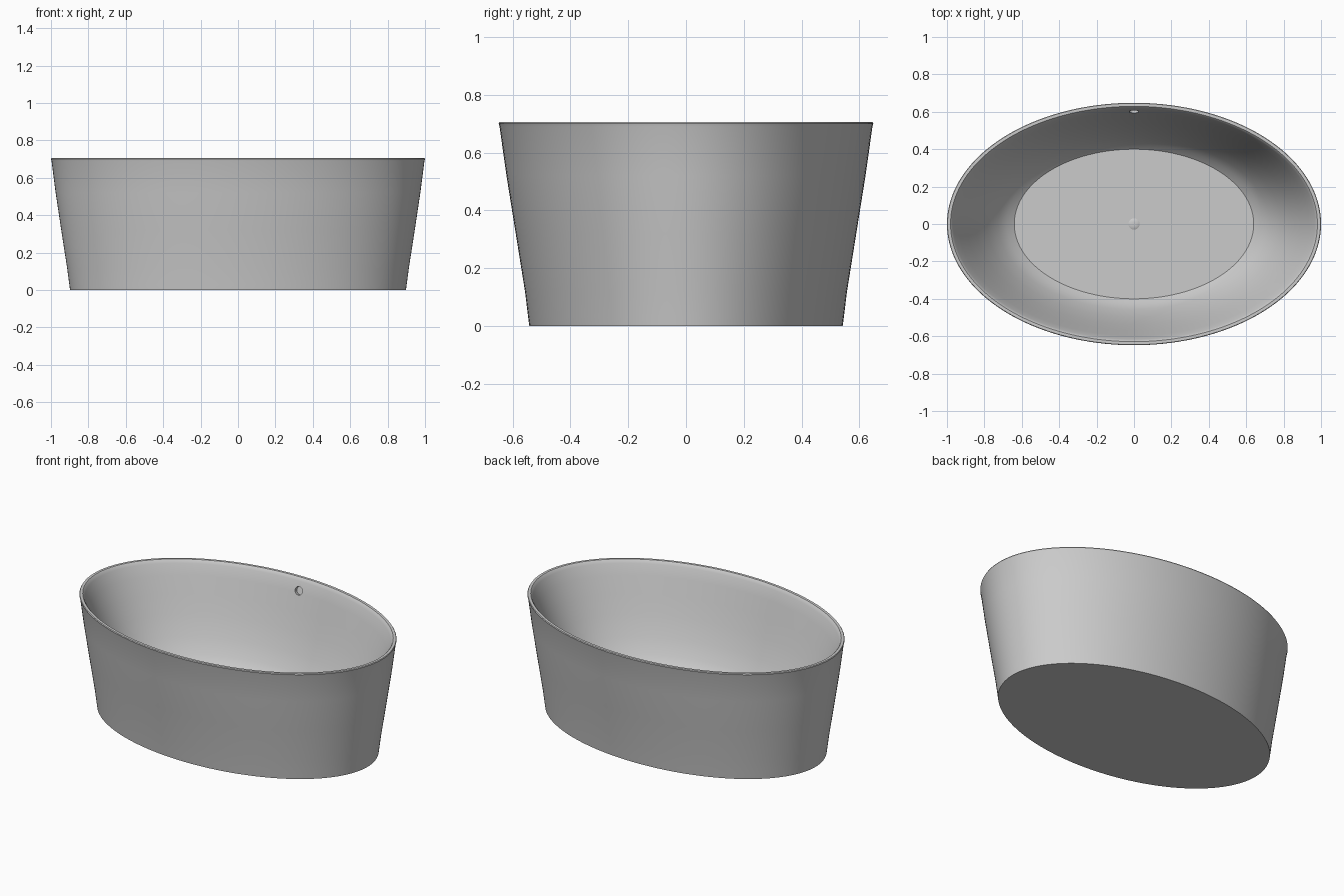
import bpy, bmesh, math
from mathutils import Vector

if "Cube" in bpy.data.objects:
    bpy.data.objects.remove(bpy.data.objects["Cube"])

SEG = 160

# Elliptical rings (half length, half width, z): outside from base up, over the lip, down inside
RINGS = [
    (0.898, 0.542, 0.0), (0.902, 0.546, 0.03), (0.914, 0.557, 0.12), (0.945, 0.589, 0.32),
    (0.975, 0.621, 0.52), (0.997, 0.645, 0.69), (1.0, 0.648, 0.70), (0.997, 0.645, 0.705),
    (0.981, 0.629, 0.705), (0.976, 0.624, 0.70), (0.968, 0.616, 0.685),
    (0.938, 0.597, 0.62), (0.895, 0.570, 0.52), (0.845, 0.538, 0.41),
    (0.785, 0.498, 0.29), (0.725, 0.457, 0.20), (0.680, 0.428, 0.153), (0.640, 0.400, 0.125),
]


def finish(obj, angle):
    bpy.ops.object.select_all(action='DESELECT')
    obj.select_set(True)
    bpy.context.view_layer.objects.active = obj
    bpy.ops.object.shade_smooth_by_angle(angle=math.radians(angle))


def loft(name, rings, seg):
    bm = bmesh.new()
    loops = [[bm.verts.new((a * math.cos(2 * math.pi * i / seg),
                            b * math.sin(2 * math.pi * i / seg), z))
              for i in range(seg)] for a, b, z in rings]
    for lo, hi in zip(loops, loops[1:]):
        for i in range(seg):
            j = (i + 1) % seg
            bm.faces.new((lo[i], lo[j], hi[j], hi[i]))
    bm.faces.new(loops[0][::-1])
    bm.faces.new(loops[-1])
    mesh = bpy.data.meshes.new(name)
    bm.to_mesh(mesh)
    bm.free()
    obj = bpy.data.objects.new(name, mesh)
    bpy.context.collection.objects.link(obj)
    return obj


# Tub shell
tub = loft("bathtub_shell", RINGS, SEG)

# Overflow hole: shallow round recess in the back inner wall
normal = Vector((0, -0.95, 0.28)).normalized()
bpy.ops.mesh.primitive_cylinder_add(vertices=32, radius=0.025, depth=0.04,
                                    location=Vector((0, 0.600, 0.632)))
cutter = bpy.context.object
cutter.name = "overflow_cutter"
cutter.rotation_euler = normal.to_track_quat('Z', 'Y').to_euler()
mod = tub.modifiers.new("overflow", 'BOOLEAN')
mod.operation = 'DIFFERENCE'
mod.solver = 'EXACT'
mod.object = cutter
cutter.hide_render = True
bpy.context.view_layer.objects.active = tub
bpy.ops.object.modifier_apply(modifier=mod.name)
bpy.data.objects.remove(cutter)
finish(tub, 28)

# Low domed drain cap in the middle of the floor
drain = loft("drain_cap", [(0.03, 0.03, 0.123), (0.03, 0.03, 0.127),
                           (0.024, 0.024, 0.130), (0.012, 0.012, 0.132)], 32)
finish(drain, 40)
